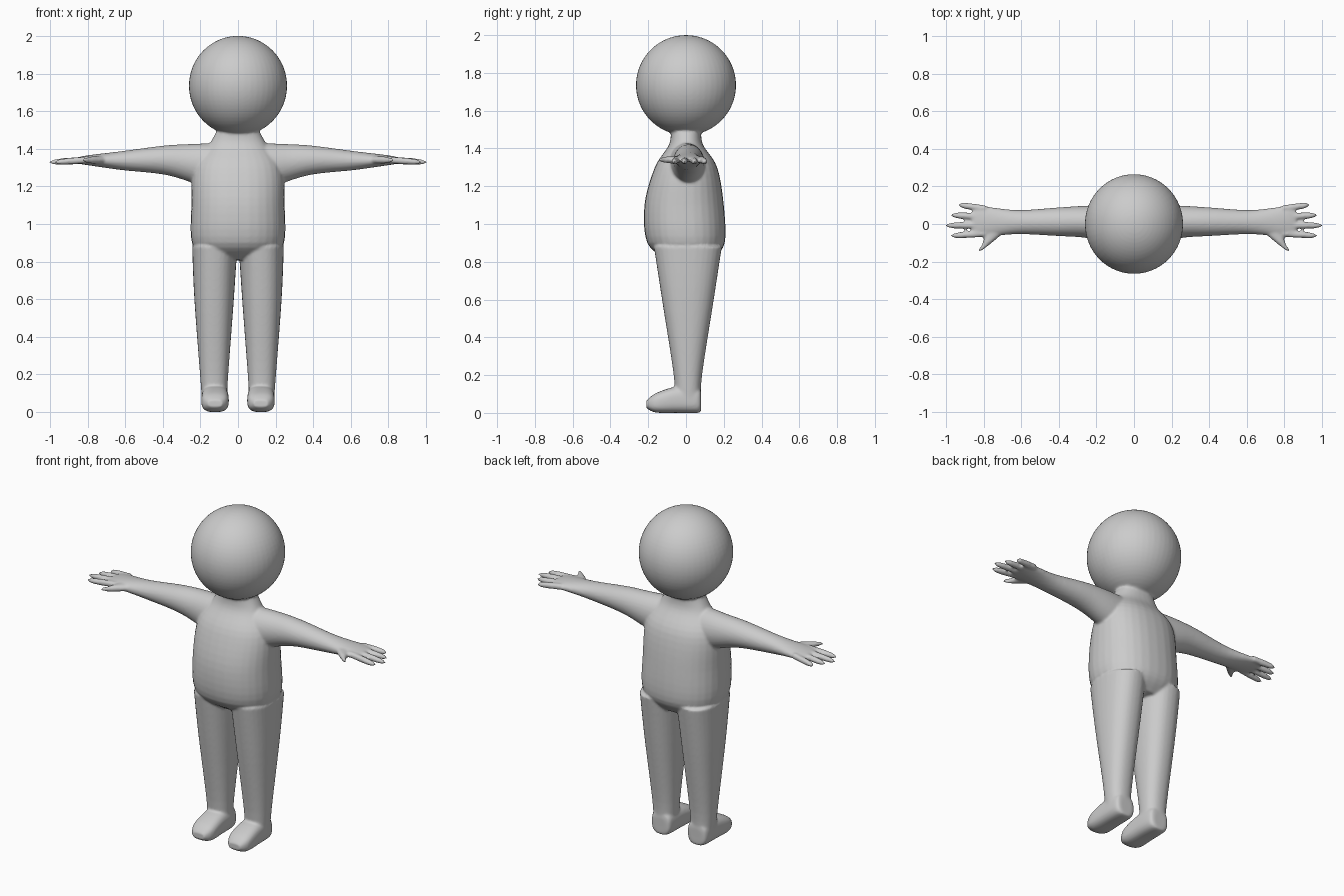
import bpy, bmesh, math
from mathutils import Matrix, Vector

cube = bpy.data.objects.get("Cube")
if cube:
    bpy.data.objects.remove(cube, do_unlink=True)

bm = bmesh.new()


def smooth_rows(rows, steps=5):
    """Ease between the given sections with a Catmull-Rom curve."""
    points = [Vector(row) for row in rows]
    points = [points[0]] + points + [points[-1]]
    result = []
    for before, start, end, after in zip(points, points[1:], points[2:], points[3:]):
        for step in range(steps):
            t = step / steps
            tangent_in, tangent_out = (end - before) / 2, (after - start) / 2
            ease = t * t * (3 - 2 * t)
            result.append(start.lerp(end, ease) + tangent_in * t * (1 - t) ** 2
                          - tangent_out * t * t * (1 - t))
    return result + [points[-1]]


def rounded(angle_value, power):
    return math.copysign(abs(angle_value) ** (2 / power), angle_value)


def loft(axis, rows, power=2.0, side=1, sides=32):
    """Skin oval sections: position, then centre and half width on each other axis."""
    first, second = [i for i in range(3) if i != axis]
    rings = []
    for position, centre_a, half_a, centre_b, half_b in smooth_rows(rows):
        ring = []
        for k in range(sides):
            angle = math.tau * k / sides
            point = Vector()
            point[axis] = position
            point[first] = centre_a + half_a * rounded(math.cos(angle), power)
            point[second] = centre_b + half_b * rounded(math.sin(angle), power)
            point.x *= side
            ring.append(bm.verts.new(point))
        rings.append(ring)
    faces = [bm.faces.new(rings[0]), bm.faces.new(rings[-1])]
    for lower, upper in zip(rings, rings[1:]):
        for k in range(sides):
            faces.append(bm.faces.new((lower[k - 1], lower[k], upper[k], upper[k - 1])))
    bmesh.ops.recalc_face_normals(bm, faces=faces)


def finger(base, tip, radius, side):
    """Straight finger along x with a rounded tip."""
    rows = []
    for k in range(9):
        t = k / 8
        centre = base.lerp(tip, t)
        size = radius * max(math.sqrt(1 - t ** 6), 0.2)
        rows.append((centre.x, centre.y, size, centre.z, size))
    loft(0, rows, side=side, sides=16)


# Head
bmesh.ops.create_uvsphere(
    bm, u_segments=48, v_segments=32, radius=0.265,
    matrix=Matrix.Translation((0, 0, 1.735)) @ Matrix.Diagonal((0.985, 1, 1, 1)))

# Torso and neck
loft(2, [(0.81, 0, 0.17, 0.02, 0.12),
         (0.9, 0, 0.245, 0, 0.205),
         (1.1, 0, 0.248, -0.01, 0.21),
         (1.3, 0, 0.235, 0, 0.165),
         (1.42, 0, 0.155, 0, 0.09),
         (1.5, 0, 0.11, 0, 0.08)], power=2.3)

for side in (1, -1):
    # Leg
    loft(2, [(0.05, 0.125, 0.065, 0.01, 0.07),
             (0.2, 0.127, 0.075, 0.01, 0.075),
             (0.6, 0.127, 0.105, 0.01, 0.137),
             (0.88, 0.124, 0.12, 0.01, 0.18)], power=2.3, side=side)

    # Foot
    loft(1, [(0.08, 0.122, 0.04, 0.06, 0.05),
             (0.06, 0.122, 0.065, 0.07, 0.07),
             (-0.05, 0.122, 0.072, 0.07, 0.07),
             (-0.16, 0.122, 0.07, 0.053, 0.051),
             (-0.21, 0.122, 0.04, 0.045, 0.02)], power=2.8, side=side)

    # Arm and palm
    loft(0, [(0.12, 0, 0.1, 1.3, 0.13),
             (0.26, 0.012, 0.085, 1.325, 0.1),
             (0.4, 0.012, 0.076, 1.34, 0.076),
             (0.62, 0.01, 0.064, 1.337, 0.05),
             (0.8, 0.012, 0.082, 1.339, 0.026),
             (0.86, 0.012, 0.072, 1.337, 0.015)], side=side)

    # Fingers, from the index to the little one
    for i, reach in enumerate((0.975, 1.005, 0.975, 0.935)):
        spread = 0.055 * i - 0.063
        finger(Vector((0.79, 0.8 * spread, 1.342)), Vector((reach, spread, 1.328)),
               0.018, side)

    # Thumb
    loft(1, [(-0.02, 0.725, 0.065, 1.34, 0.023),
             (-0.1, 0.78, 0.025, 1.34, 0.018),
             (-0.143, 0.822, 0.01, 1.34, 0.01)], side=side, sides=16)

mesh = bpy.data.meshes.new("body")
bm.to_mesh(mesh)
bm.free()
body = bpy.data.objects.new("body", mesh)
bpy.context.collection.objects.link(body)

# Fuse the parts into one soft skin
fuse = body.modifiers.new("fuse", 'REMESH')
fuse.mode = 'VOXEL'
fuse.voxel_size = 0.0075
soften = body.modifiers.new("soften", 'SMOOTH')
soften.factor = 0.5
soften.iterations = 5
bpy.context.view_layer.objects.active = body
body.select_set(True)
for modifier in (fuse.name, soften.name):
    bpy.ops.object.modifier_apply(modifier=modifier)
bpy.ops.object.shade_smooth()

# Skin material
skin = bpy.data.materials.new("plain_grey")
skin.use_nodes = True
colour = (0.6, 0.6, 0.6, 1)
skin.diffuse_color = colour
skin.node_tree.nodes["Principled BSDF"].inputs["Base Color"].default_value = colour
body.data.materials.clear()
body.data.materials.append(skin)
